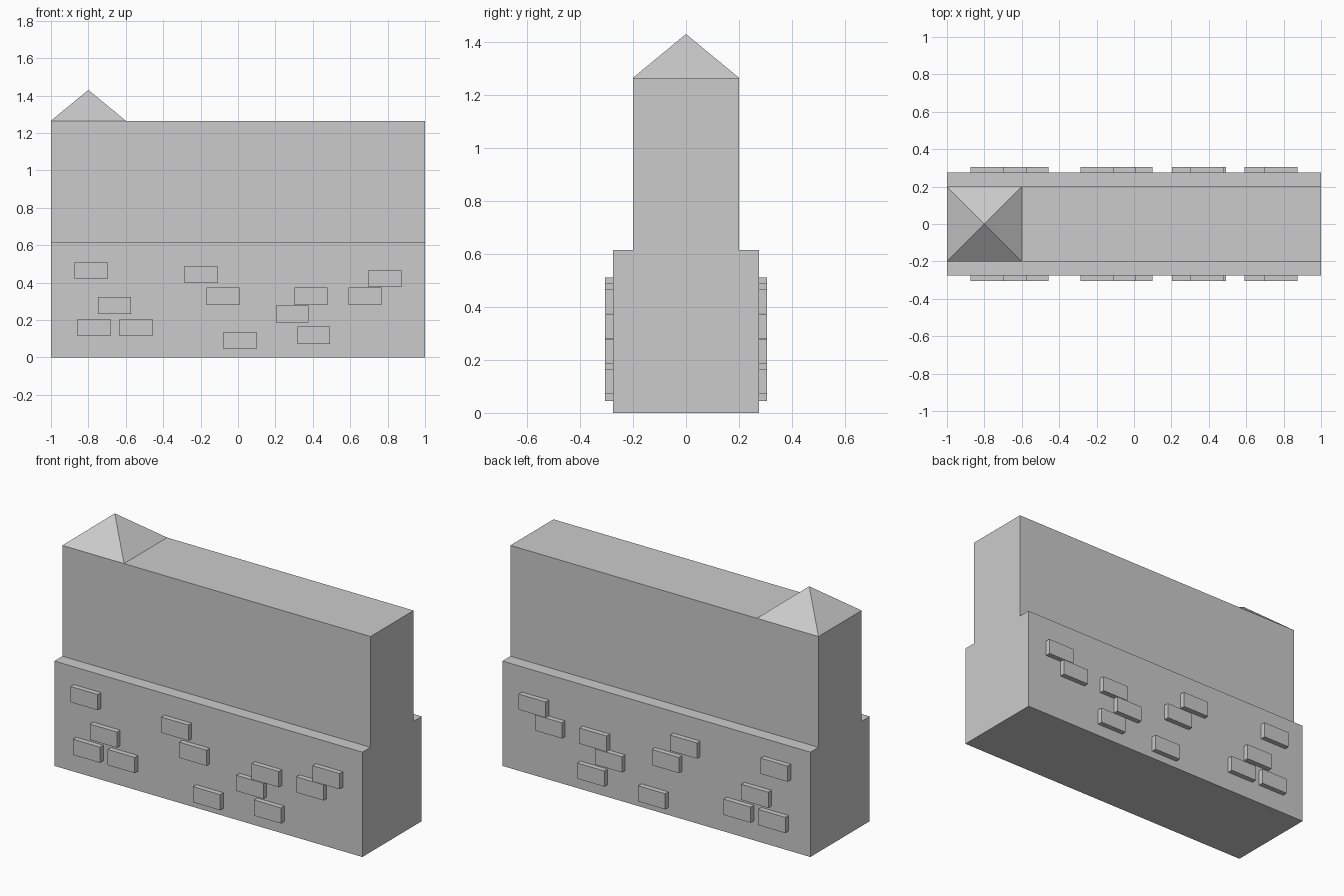
import bpy
import bmesh
from mathutils import Matrix, Vector

cube = bpy.data.objects.get("Cube")
if cube:
    bpy.data.objects.remove(cube, do_unlink=True)

GREY = (0.6, 0.6, 0.6, 1)
stone = bpy.data.materials.new("grey stone")
stone.use_nodes = True
stone.diffuse_color = GREY
stone.node_tree.nodes["Principled BSDF"].inputs["Base Color"].default_value = GREY


def add_object(name, bm):
    bmesh.ops.recalc_face_normals(bm, faces=bm.faces)
    mesh = bpy.data.meshes.new(name)
    bm.to_mesh(mesh)
    bm.free()
    mesh.materials.append(stone)
    obj = bpy.data.objects.new(name, mesh)
    bpy.context.collection.objects.link(obj)
    return obj


# Stepped wall: half profile mirrored, then extruded along x
half = [(0.275, 0), (0.275, 0.615), (0.2, 0.615), (0.2, 1.265)]
profile = half + [(-y, z) for y, z in reversed(half)]
bm = bmesh.new()
end = bm.faces.new([bm.verts.new((-1, y, z)) for y, z in profile])
extruded = bmesh.ops.extrude_face_region(bm, geom=[end], use_keep_orig=True)
moved = [v for v in extruded["geom"] if isinstance(v, bmesh.types.BMVert)]
bmesh.ops.translate(bm, verts=moved, vec=(2, 0, 0))
add_object("stepped_wall", bm)

# Pyramid roof at one end
bm = bmesh.new()
base = [bm.verts.new((-0.8 + sx * 0.2, sy * 0.2, 1.265))
        for sx, sy in ((-1, -1), (1, -1), (1, 1), (-1, 1))]
tip = bm.verts.new((-0.8, 0, 1.43))
for i in range(4):
    bm.faces.new((base[i], base[(i + 1) % 4], tip))
add_object("pyramid_roof", bm)

# Raised bricks, centred at (x, z), the same on both long sides
bricks = [(-0.785, 0.465), (-0.66, 0.278), (-0.77, 0.16), (-0.545, 0.16),
          (-0.197, 0.443), (-0.08, 0.327), (0.01, 0.09), (0.29, 0.232),
          (0.39, 0.327), (0.405, 0.118), (0.68, 0.327), (0.785, 0.421)]
for side, sign in (("front", -1), ("back", 1)):
    for number, (x, z) in enumerate(bricks, 1):
        bm = bmesh.new()
        place = Matrix.Translation(Vector((x, sign * 0.285, z)))
        bmesh.ops.create_cube(bm, size=1, matrix=place @ Matrix.Diagonal((0.176, 0.04, 0.092, 1)))
        add_object(f"{side}_brick_{number}", bm)
